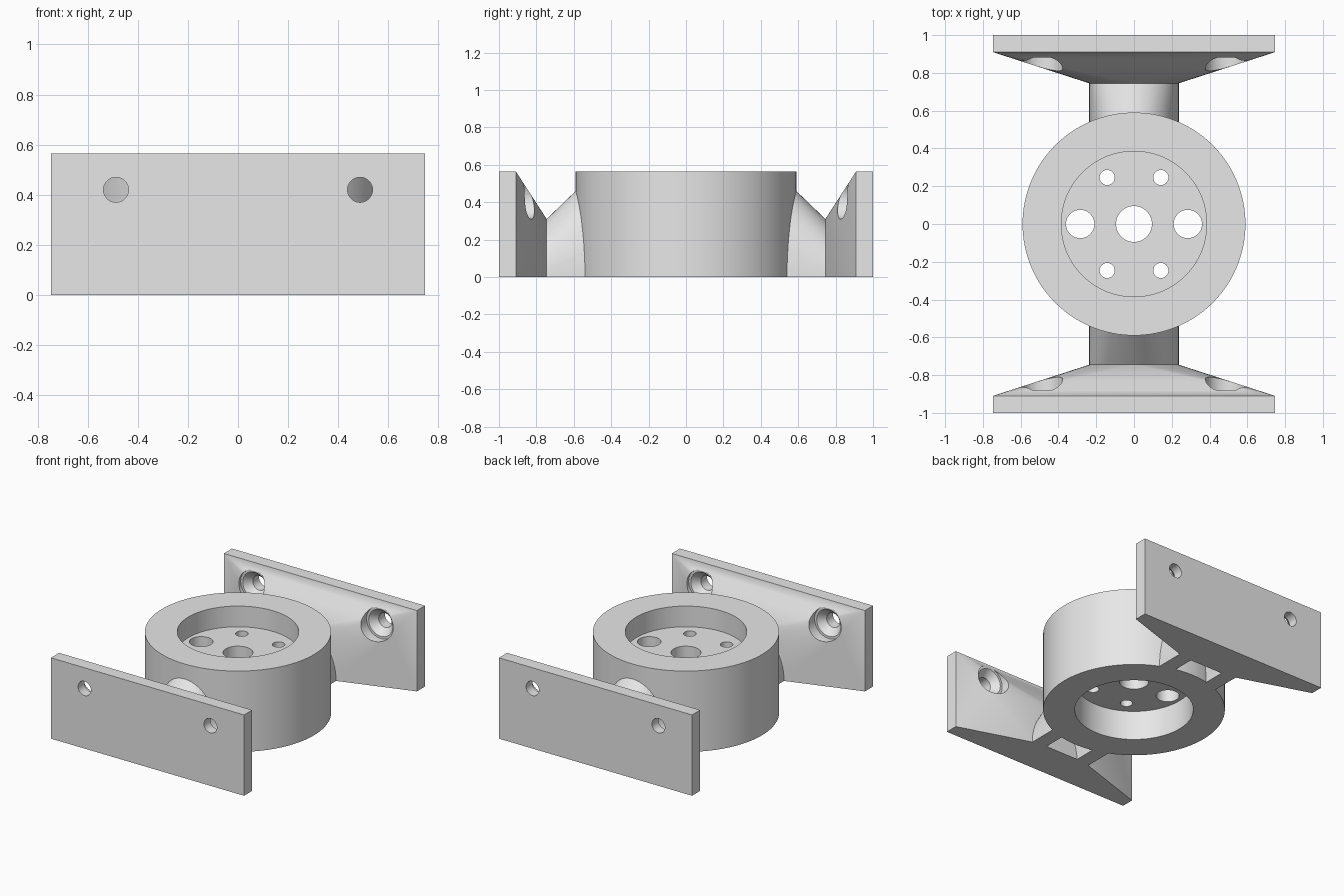
import bpy
import bmesh
from math import cos, sin, pi

cube = bpy.data.objects.get("Cube")
if cube:
    bpy.data.objects.remove(cube, do_unlink=True)

HEIGHT = 0.565
HUB_R = 0.59

grey = bpy.data.materials.new("plain_grey")
grey.use_nodes = True
grey.diffuse_color = (0.8, 0.8, 0.8, 1)
grey.node_tree.nodes["Principled BSDF"].inputs["Base Color"].default_value = (0.8, 0.8, 0.8, 1)


def hull(name, points):
    """Convex solid wrapped around a set of points."""
    bm = bmesh.new()
    for p in points:
        bm.verts.new(p)
    bmesh.ops.convex_hull(bm, input=bm.verts)
    bmesh.ops.dissolve_limit(bm, angle_limit=0.002, verts=bm.verts, edges=bm.edges)
    bmesh.ops.recalc_face_normals(bm, faces=bm.faces)
    mesh = bpy.data.meshes.new(name)
    bm.to_mesh(mesh)
    bm.free()
    mesh.materials.append(grey)
    ob = bpy.data.objects.new(name, mesh)
    bpy.context.collection.objects.link(ob)
    return ob


def upright(name, x, y, r, z0, z1, n=48):
    """Vertical cylinder."""
    ring = [(x + r * cos(2 * pi * i / n), y + r * sin(2 * pi * i / n)) for i in range(n)]
    return hull(name, [(a, b, z) for z in (z0, z1) for a, b in ring])


def lying(name, x, z, ends, n=40):
    """Cylinder or cone along y; ends are (y, radius) pairs."""
    return hull(name, [(x + r * cos(2 * pi * i / n), y, z + r * sin(2 * pi * i / n))
                       for y, r in ends for i in range(n)])


def arch(y, half_width, height, n=32):
    """Half-ellipse section standing on the ground."""
    return [(half_width * cos(pi * i / n), y, height * abs(sin(pi * i / n)) if 0 < i < n else 0)
            for i in range(n + 1)]


def rectangle(y, half_width, height):
    return [(x, y, z) for x in (-half_width, half_width) for z in (0, height)]


def cut(ob, cutters):
    """Subtract each cutter, then discard it."""
    bpy.context.view_layer.objects.active = ob
    for c in cutters:
        c.hide_render = True
        mod = ob.modifiers.new("cut", "BOOLEAN")
        mod.operation = "DIFFERENCE"
        mod.solver = "EXACT"
        mod.object = c
        bpy.ops.object.modifier_apply(modifier=mod.name)
        bpy.data.objects.remove(c, do_unlink=True)


def smooth(ob):
    bpy.ops.object.select_all(action="DESELECT")
    ob.select_set(True)
    bpy.context.view_layer.objects.active = ob
    bpy.ops.object.shade_smooth_by_angle(angle=pi / 6)


# Round hub: recessed above and below, with a drilled web between
hub = upright("hub", 0, 0, HUB_R, 0, HEIGHT, 128)
holes = [(0, 0, 0.095), (0.285, 0, 0.075), (-0.285, 0, 0.075)]
holes += [(sx * 0.142, sy * 0.246, 0.04) for sx in (-1, 1) for sy in (-1, 1)]
cut(hub, [upright("upper_recess", 0, 0, 0.385, 0.42, 0.8, 96),
          upright("lower_recess", 0, 0, 0.385, -0.2, 0.21, 96)]
    + [upright("hole", x, y, r, -0.1, 0.7) for x, y, r in holes])
smooth(hub)

for side, s in (("front", -1), ("back", 1)):
    # Arched arm, fitted to the hub and hollowed from below
    arm = hull(side + "_arm", arch(s * 0.5, 0.237, 0.547) + arch(s * 0.745, 0.237, 0.31))
    pocket = hull("pocket", [(x, y, z - 0.01) for x, y, z in
                             arch(s * 0.45, 0.13, 0.36) + arch(s * 0.73, 0.13, 0.21)])
    cut(arm, [upright("hub_fit", 0, 0, HUB_R - 0.002, -0.1, 0.8, 128), pocket])
    smooth(arm)

    # Mounting plate flaring out from the arm
    plate = hull(side + "_mounting_plate", arch(s * 0.745, 0.237, 0.31)
                 + rectangle(s * 0.91, 0.747, HEIGHT) + rectangle(s, 0.747, HEIGHT))
    # Countersunk screw holes
    for x in (-0.487, 0.487):
        cut(plate, [lying("bore", x, 0.42, [(s * 0.7, 0.11), (s * 0.882, 0.11)]),
                    lying("countersink", x, 0.42, [(s * 0.875, 0.1), (s * 0.93, 0.05)]),
                    lying("shaft", x, 0.42, [(s * 0.85, 0.05), (s * 1.1, 0.05)])])
    smooth(plate)
